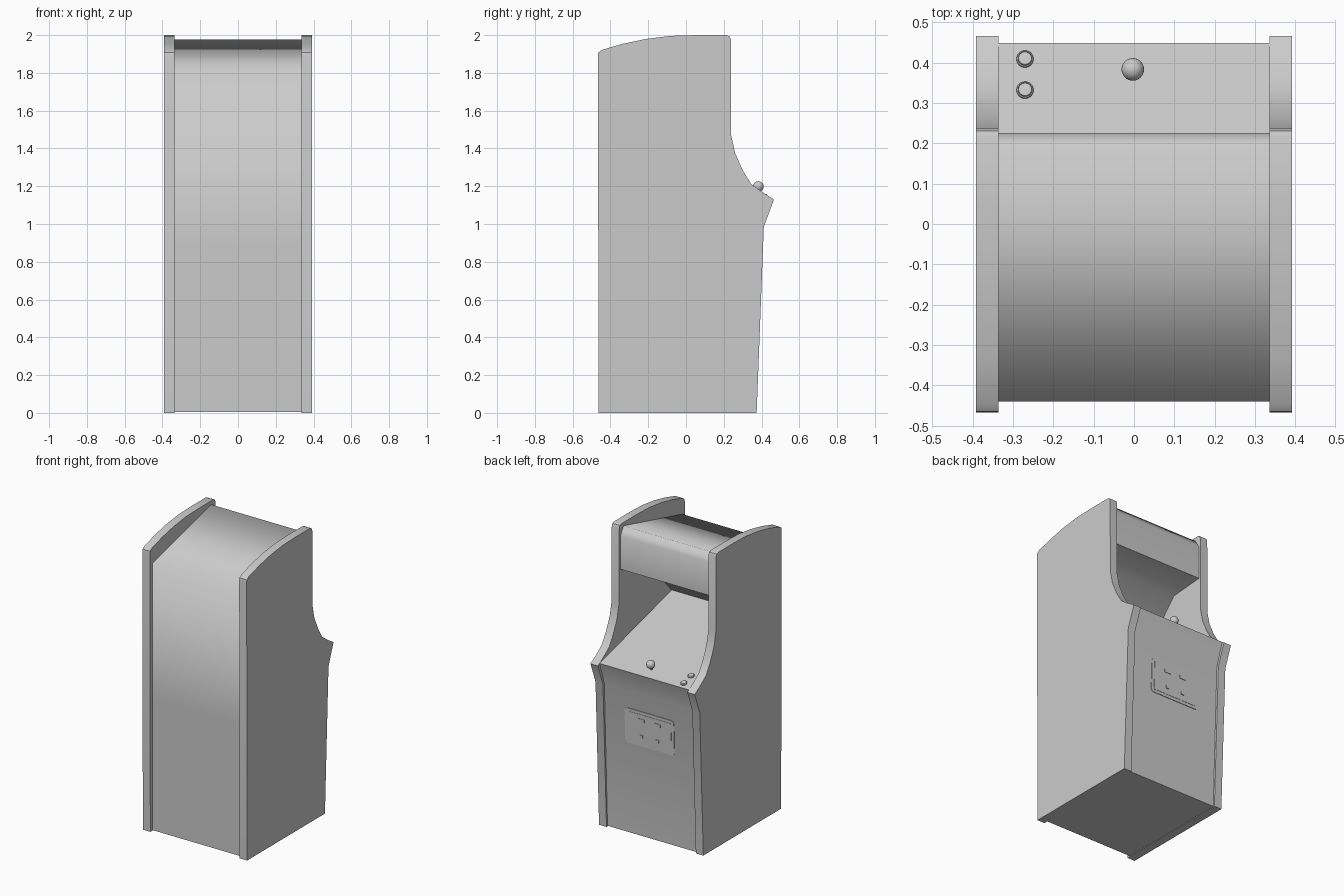
import bpy, bmesh, math
from mathutils import Vector

if "Cube" in bpy.data.objects:
    bpy.data.objects.remove(bpy.data.objects["Cube"])


def finish(bm, name, angle=30):
    bmesh.ops.recalc_face_normals(bm, faces=bm.faces)
    me = bpy.data.meshes.new(name)
    bm.to_mesh(me)
    bm.free()
    ob = bpy.data.objects.new(name, me)
    bpy.context.collection.objects.link(ob)
    bpy.ops.object.select_all(action='DESELECT')
    bpy.context.view_layer.objects.active = ob
    ob.select_set(True)
    bpy.ops.object.shade_smooth_by_angle(angle=math.radians(angle))
    return ob


def extrude_profile(name, pts, x0, x1, angle=30):
    """Extrude a (y, z) outline along x."""
    bm = bmesh.new()
    face = bm.faces.new([bm.verts.new((x0, y, z)) for y, z in pts])
    ext = bmesh.ops.extrude_face_region(bm, geom=[face])
    verts = [g for g in ext["geom"] if isinstance(g, bmesh.types.BMVert)]
    bmesh.ops.translate(bm, verts=verts, vec=(x1 - x0, 0, 0))
    return finish(bm, name, angle)


def box(name, centre, size, tilt=0.0, bevel=0.0):
    bm = bmesh.new()
    bmesh.ops.create_cube(bm, size=1)
    bmesh.ops.scale(bm, vec=size, verts=bm.verts)
    if bevel:
        # round the corners as seen from the player's side
        edges = [e for e in bm.edges if abs(e.verts[0].co.y - e.verts[1].co.y) > 1e-5]
        bmesh.ops.bevel(bm, geom=edges, offset=bevel, segments=4, profile=0.5, affect='EDGES')
    ob = finish(bm, name)
    ob.location = centre
    ob.rotation_euler.x = tilt
    return ob


def lathe(name, pts, location, tilt, steps=24):
    """Spin an (r, z) outline around the local z axis."""
    bm = bmesh.new()
    vs = [bm.verts.new((r, 0, z)) for r, z in pts]
    edges = [bm.edges.new(p) for p in zip(vs, vs[1:])]
    bmesh.ops.spin(bm, geom=vs + edges, cent=(0, 0, 0), axis=(0, 0, 1),
                   angle=math.tau, steps=steps)
    bmesh.ops.remove_doubles(bm, verts=bm.verts, dist=1e-5)
    ob = finish(bm, name, 40)
    ob.location = location
    ob.rotation_euler.x = tilt
    return ob


# Side panels
side = [(-0.462, 0), (-0.467, 1.89), (-0.464, 1.908), (-0.445, 1.922),
        (-0.33, 1.955), (-0.21, 1.98), (-0.08, 1.996), (0.05, 2.0),
        (0.215, 2.0), (0.23, 1.994), (0.238, 1.975), (0.239, 1.47),
        (0.26, 1.375), (0.30, 1.285), (0.345, 1.212), (0.405, 1.168),
        (0.466, 1.13), (0.412, 0.985), (0.374, 0)]
for label, s in (("left", -1), ("right", 1)):
    extrude_profile(label + "_side_panel", side, s * 0.336, s * 0.392)

# Cabinet body: back, sloped roof, sign box, screen recess, control deck and front
body = [(-0.44, 0.004), (-0.44, 0.9), (-0.44, 1.815), (0.19, 1.976), (0.225, 1.92),
        (0.225, 1.695), (-0.015, 1.675), (-0.327, 1.343), (0.449, 1.14),
        (0.397, 0.985), (0.363, 0.004)]
cabinet = extrude_profile("cabinet_body", body, -0.337, 0.337, 78)
# Keep the screen recess corners crisp
sharp = cabinet.data.attributes["sharp_edge"].data
for e in cabinet.data.edges:
    a, b = (cabinet.data.vertices[i].co for i in e.vertices)
    if a.y == b.y and a.z == b.z and any(
            abs(a.y - y) < 1e-4 and abs(a.z - z) < 1e-4 for y, z in body[5:9]):
        sharp[e.index].value = True

# Controls standing square to the deck
deck_tilt = -math.atan2(0.203, 0.776)


def deck(x, y):
    return Vector((x, y, 1.14 + (0.449 - y) * 0.203 / 0.776))


# Joystick: flange, shaft and ball
ball = [(0.028 * math.sin(t), 0.04 - 0.028 * math.cos(t))
        for t in (math.pi * i / 12 for i in range(13))]
lathe("joystick_ball", ball, deck(-0.003, 0.373), deck_tilt)
lathe("joystick_shaft", [(0, -0.01), (0.007, -0.01), (0.007, 0.025), (0, 0.025)],
      deck(-0.003, 0.373), deck_tilt, 12)

# Push buttons
button = [(0, -0.005), (0.021, -0.005), (0.021, 0.006), (0.018, 0.009),
          (0.017, 0.007), (0.016, 0.011), (0, 0.013)]
for i, y in enumerate((0.331, 0.408)):
    lathe(f"push_button_{i + 1}", button, deck(-0.27, y), deck_tilt)

# Coin door on the sloped front
front_tilt = -math.atan2(0.034, 0.981)


def front(x, z, out=0.0):
    return Vector((x, 0.363 + (z - 0.004) * 0.034 / 0.981 + out, z))


box("coin_door_frame", front(0, 0.745), (0.37, 0.008, 0.24), front_tilt, 0.02)
box("coin_door", front(0, 0.745, 0.001), (0.33, 0.01, 0.20), front_tilt, 0.004)
for label, x in (("left", -0.06), ("right", 0.06)):
    box(label + "_coin_slot", front(x, 0.805, 0.004), (0.05, 0.01, 0.022), front_tilt, 0.003)
    box(label + "_coin_return", front(x, 0.695, 0.005), (0.022, 0.014, 0.02), front_tilt)
